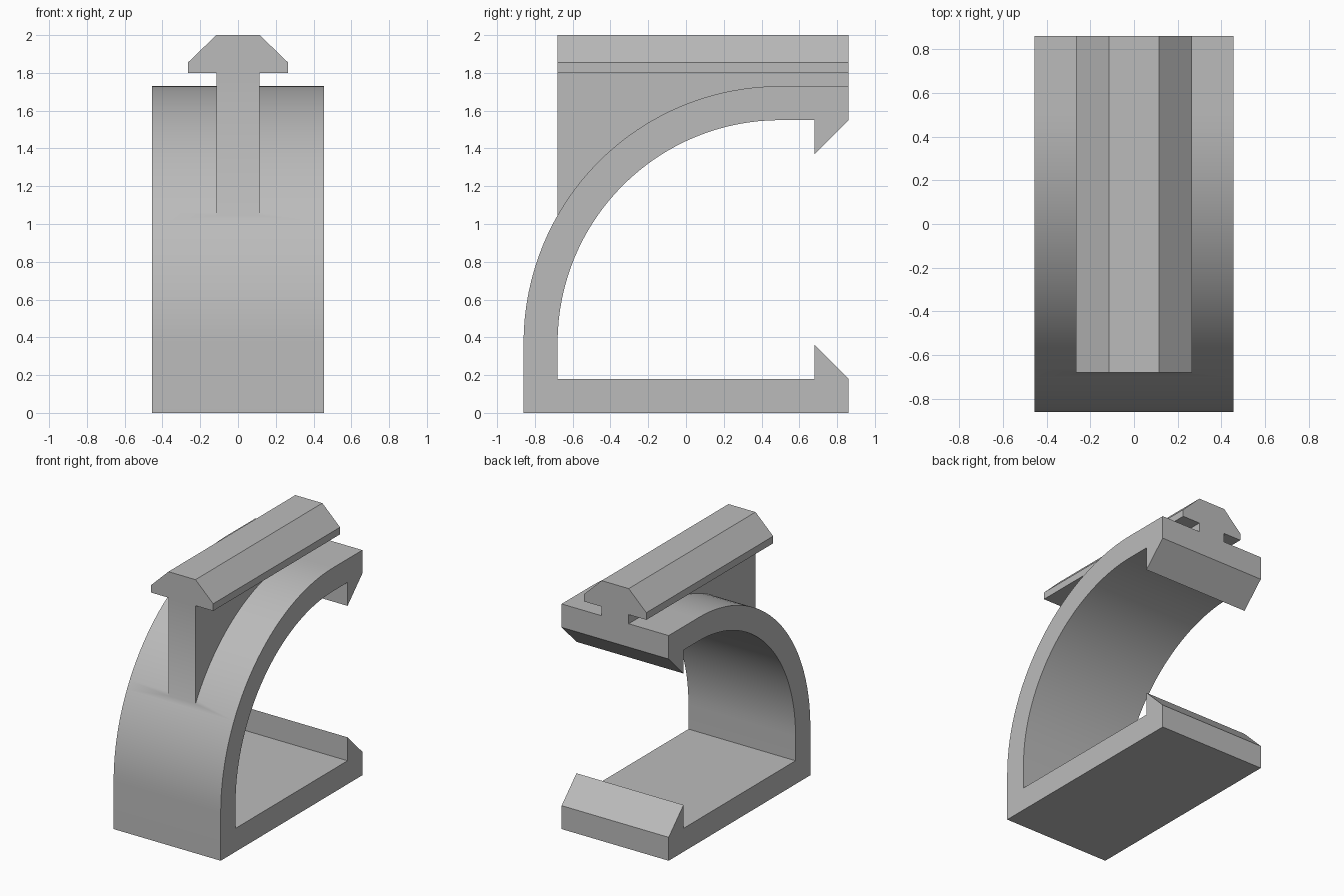
import bpy, bmesh
from math import sin, cos, pi

if "Cube" in bpy.data.objects:
    bpy.data.objects.remove(bpy.data.objects["Cube"])

# Main dimensions
HALF_W, BACK, FRONT = 0.455, 0.86, -0.86
WALL, HOOK_Y, RAIL_FRONT = 0.18, 0.68, -0.68
CY, CZ, R = 0.5, 0.37, 1.36

grey = bpy.data.materials.new("plain_grey")
grey.use_nodes = True
grey.diffuse_color = (0.5, 0.5, 0.5, 1)
grey.node_tree.nodes["Principled BSDF"].inputs["Base Color"].default_value = (0.5, 0.5, 0.5, 1)


def arc(radius, steps=32):
    """Quarter arc in y-z, from the front wall up to the top."""
    return [(CY - radius * cos(pi / 2 * i / steps), CZ + radius * sin(pi / 2 * i / steps))
            for i in range(steps + 1)]


def extrude(name, profile, place, start, end):
    """Extrude a 2D profile between two positions along the remaining axis."""
    bm = bmesh.new()
    face = bm.faces.new([bm.verts.new(place(a, b, start)) for a, b in profile])
    top = bmesh.ops.extrude_face_region(bm, geom=[face])["geom"]
    shift = [e - s for e, s in zip(place(0, 0, end), place(0, 0, start))]
    bmesh.ops.translate(bm, vec=shift, verts=[g for g in top if isinstance(g, bmesh.types.BMVert)])
    bmesh.ops.recalc_face_normals(bm, faces=bm.faces)
    mesh = bpy.data.meshes.new(name)
    bm.to_mesh(mesh)
    bm.free()
    mesh.materials.append(grey)
    obj = bpy.data.objects.new(name, mesh)
    bpy.context.collection.objects.link(obj)
    return obj


def along_x(y, z, x):
    return (x, y, z)


def along_y(x, z, y):
    return (x, y, z)


def combine(target, other, operation):
    mod = target.modifiers.new(operation.title(), 'BOOLEAN')
    mod.object, mod.operation, mod.solver = other, operation, 'EXACT'
    bpy.context.view_layer.objects.active = target
    bpy.ops.object.modifier_apply(modifier=mod.name)
    bpy.data.objects.remove(other)


# Clip body: floor, curved wall and two facing snap hooks
top_z = CZ + R
body_profile = [(FRONT, 0)] + arc(R) + [
    (BACK, top_z), (BACK, top_z - WALL), (HOOK_Y, top_z - 2 * WALL), (HOOK_Y, top_z - WALL)]
body_profile += arc(R - WALL)[::-1] + [
    (FRONT + WALL, WALL), (HOOK_Y, WALL), (HOOK_Y, 2 * WALL), (BACK, WALL), (BACK, 0)]
clip_body = extrude("clip_body", body_profile, along_x, -HALF_W, HALF_W)

# T-shaped mounting rail with a chamfered head
half = [(0.115, 0.5), (0.115, 1.8), (0.265, 1.8), (0.265, 1.855), (0.115, 2.0)]
rail = extrude("mounting_rail", half + [(-x, z) for x, z in half[::-1]],
               along_y, RAIL_FRONT, BACK)

# Trim the rail inside the thickness of the curved wall, then merge it
mid = R - WALL / 2
hollow = extrude("rail_trimmer", arc(mid) + [(1.2, CZ + mid), (1.2, 0), (CY - mid, 0)],
                 along_x, -0.6, 0.6)
combine(rail, hollow, 'DIFFERENCE')
combine(clip_body, rail, 'UNION')

# Smooth the curved wall while keeping corners crisp
bpy.ops.object.select_all(action='DESELECT')
clip_body.select_set(True)
bpy.context.view_layer.objects.active = clip_body
bpy.ops.object.shade_smooth_by_angle(angle=pi / 6)
